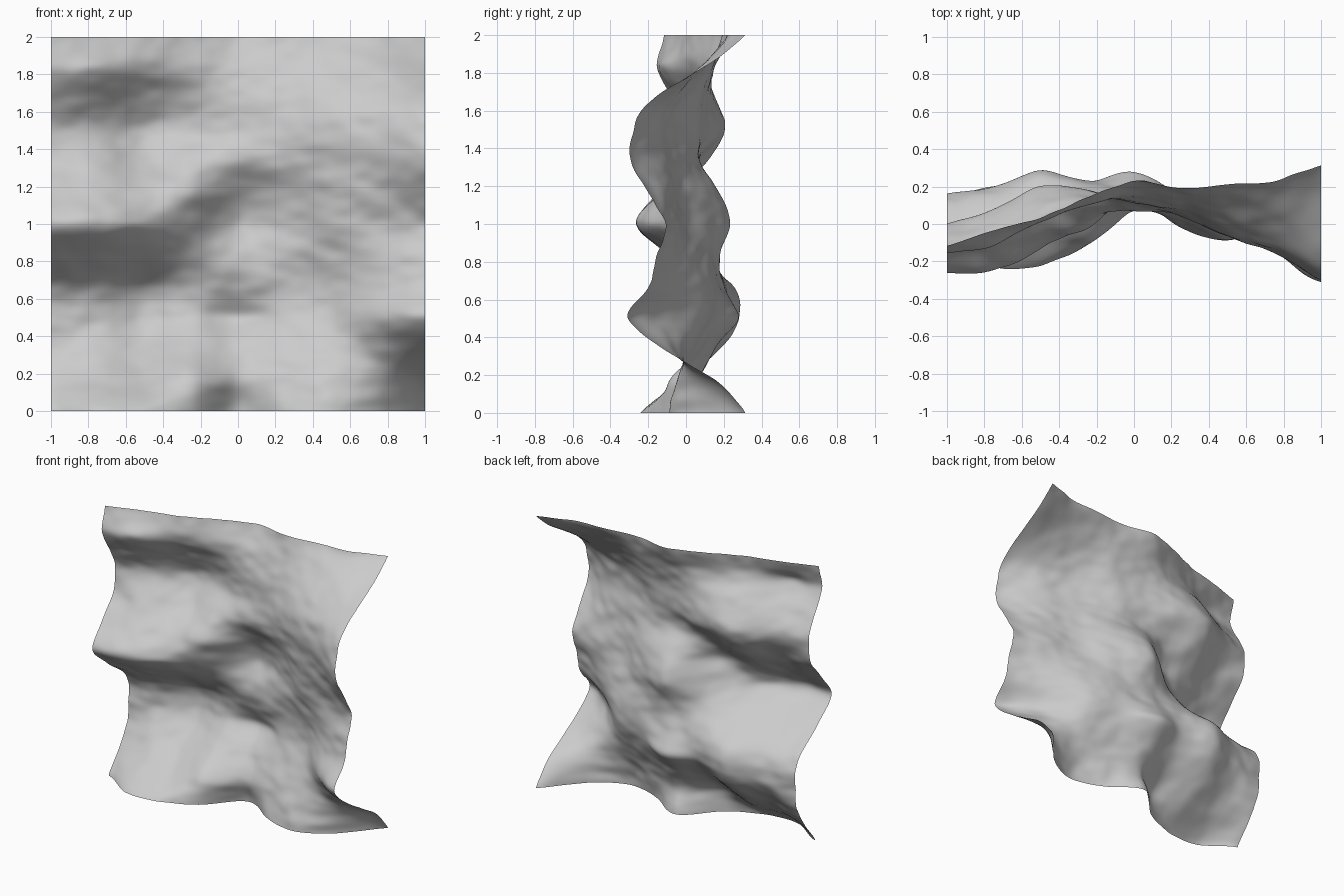
import bpy, bmesh
from mathutils import Vector, noise

if "Cube" in bpy.data.objects:
    bpy.data.objects.remove(bpy.data.objects["Cube"])

# Depth profiles (y) from bottom to top, one per vertical line at x = -1, -0.75 ... 1
PROFILES = [
    [-.07, .05, .147, .16, .12, -.09, -.26, -.15, -.02, .0, -.07, -.15, -.12],
    [-.23, -.03, .13, .20, .16, -.05, -.25, -.13, -.01, .08, .0, -.11, -.03],
    [-.22, -.02, .17, .28, .25, .04, -.13, -.06, .11, .20, .13, .02, .03],
    [-.11, -.09, .08, .22, .21, .12, .04, -.02, .07, .18, .15, .10, .14],
    [.12, .07, .15, .275, .20, .175, .225, .17, .07, .11, .12, .15, .23],
    [-.02, .02, .08, .16, .17, .14, .15, .12, .05, .05, .08, .14, .19],
    [-.09, -.05, .02, .08, .10, .06, .01, -.02, -.05, -.07, -.02, .10, .21],
    [.03, .02, -.05, -.14, -.07, -.05, -.05, -.09, -.14, -.15, -.08, .08, .23],
    [.31, .16, -.11, -.31, -.20, -.15, -.11, -.20, -.295, -.28, -.17, .10, .31],
]


def spline(values, t):
    """Smooth curve through evenly spaced values, t from 0 to 1."""
    n = len(values) - 1
    f = min(max(t, 0.0), 1.0) * n
    i = min(int(f), n - 1)
    u = f - i
    p1, p2 = values[i], values[i + 1]
    p0 = values[i - 1] if i > 0 else p1
    p3 = values[i + 2] if i + 2 <= n else p2
    return p1 + 0.5 * u * (p2 - p0 + u * (2 * p0 - 5 * p1 + 4 * p2 - p3
                                          + u * (3 * (p1 - p2) + p3 - p0)))


def ripple(x, z):
    """Fine sideways-stretched rock grain."""
    return (0.009 * noise.noise(Vector((x * 5, z * 8, 3.1)))
            + 0.008 * noise.noise(Vector((x * 9, z * 14, 8.4))))


# Rock wall sheet: a fine upright grid pushed in and out
bm = bmesh.new()
bmesh.ops.create_grid(bm, x_segments=140, y_segments=140, size=1.0)
for v in bm.verts:
    x, z = v.co.x, v.co.y + 1.0
    row = [spline(p, z / 2) for p in PROFILES]
    v.co = (x, spline(row, (x + 1) / 2) + ripple(x, z), z)
for f in bm.faces:
    f.smooth = True
mesh = bpy.data.meshes.new("rock_wall")
bm.to_mesh(mesh)
bm.free()
wall = bpy.data.objects.new("rock_wall", mesh)
bpy.context.collection.objects.link(wall)
